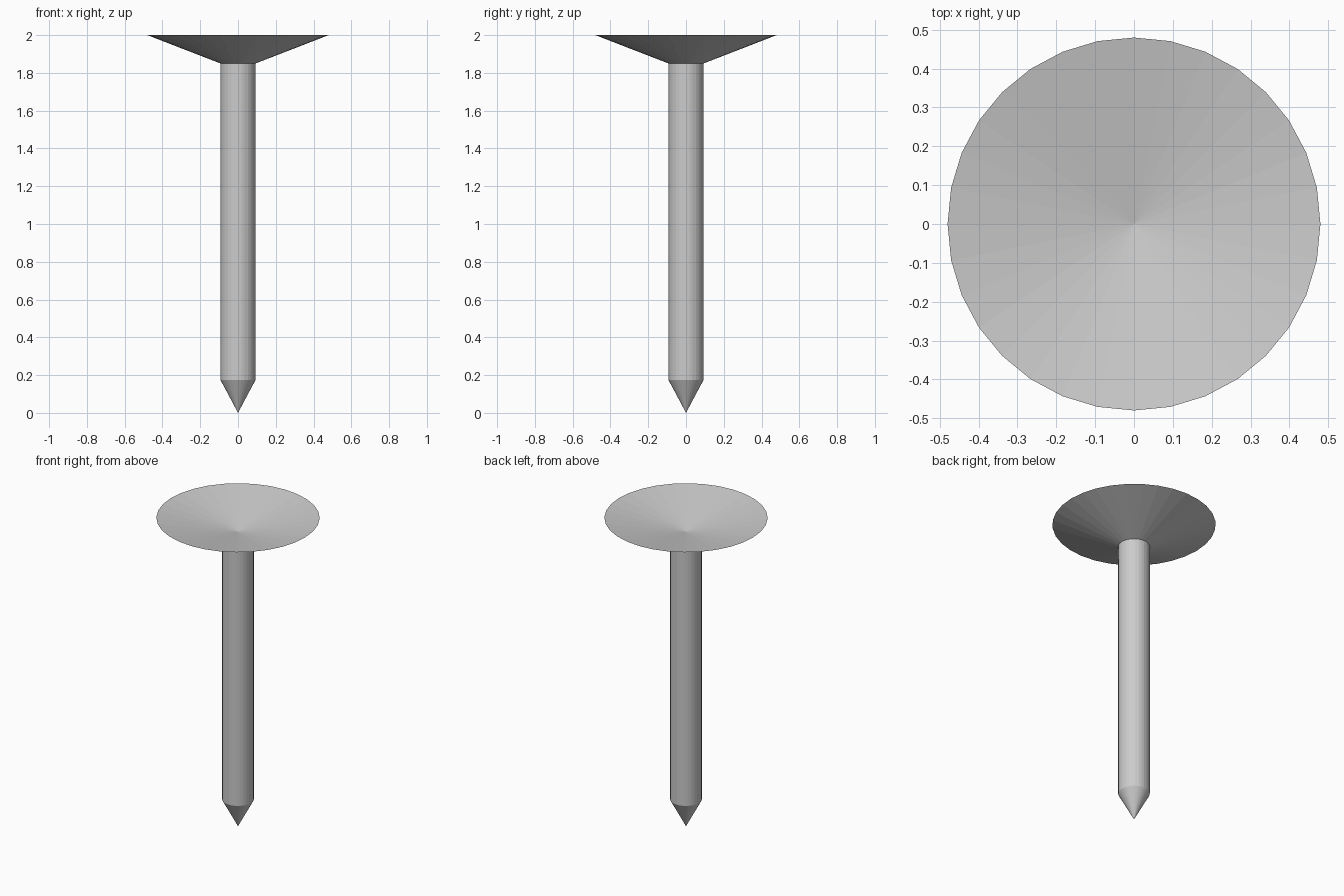
import bpy
import bmesh
from math import cos, sin, tau

if "Cube" in bpy.data.objects:
    bpy.data.objects.remove(bpy.data.objects["Cube"])

SIDES = 32


def lathe(name, bottom_z, rings, top_z):
    """Flat-shaded closed solid turned around z: bottom point, rings (r, z), top point."""
    bm = bmesh.new()
    loops = [[bm.verts.new((r * cos(tau * i / SIDES), r * sin(tau * i / SIDES), z))
              for i in range(SIDES)] for r, z in rings]
    bottom = bm.verts.new((0, 0, bottom_z))
    top = bm.verts.new((0, 0, top_z))
    for i in range(SIDES):
        j = (i + 1) % SIDES
        bm.faces.new((bottom, loops[0][j], loops[0][i]))
        for a, b in zip(loops, loops[1:]):
            bm.faces.new((a[i], a[j], b[j], b[i]))
        bm.faces.new((loops[-1][i], loops[-1][j], top))
    mesh = bpy.data.meshes.new(name)
    bm.to_mesh(mesh)
    bm.free()
    obj = bpy.data.objects.new(name, mesh)
    bpy.context.collection.objects.link(obj)
    return obj


# Nail: pointed tip, straight shank, flared head with a shallow dished top
lathe("nail", 0.0, [(0.093, 0.175), (0.093, 1.85), (0.48, 2.0)], 1.91)
